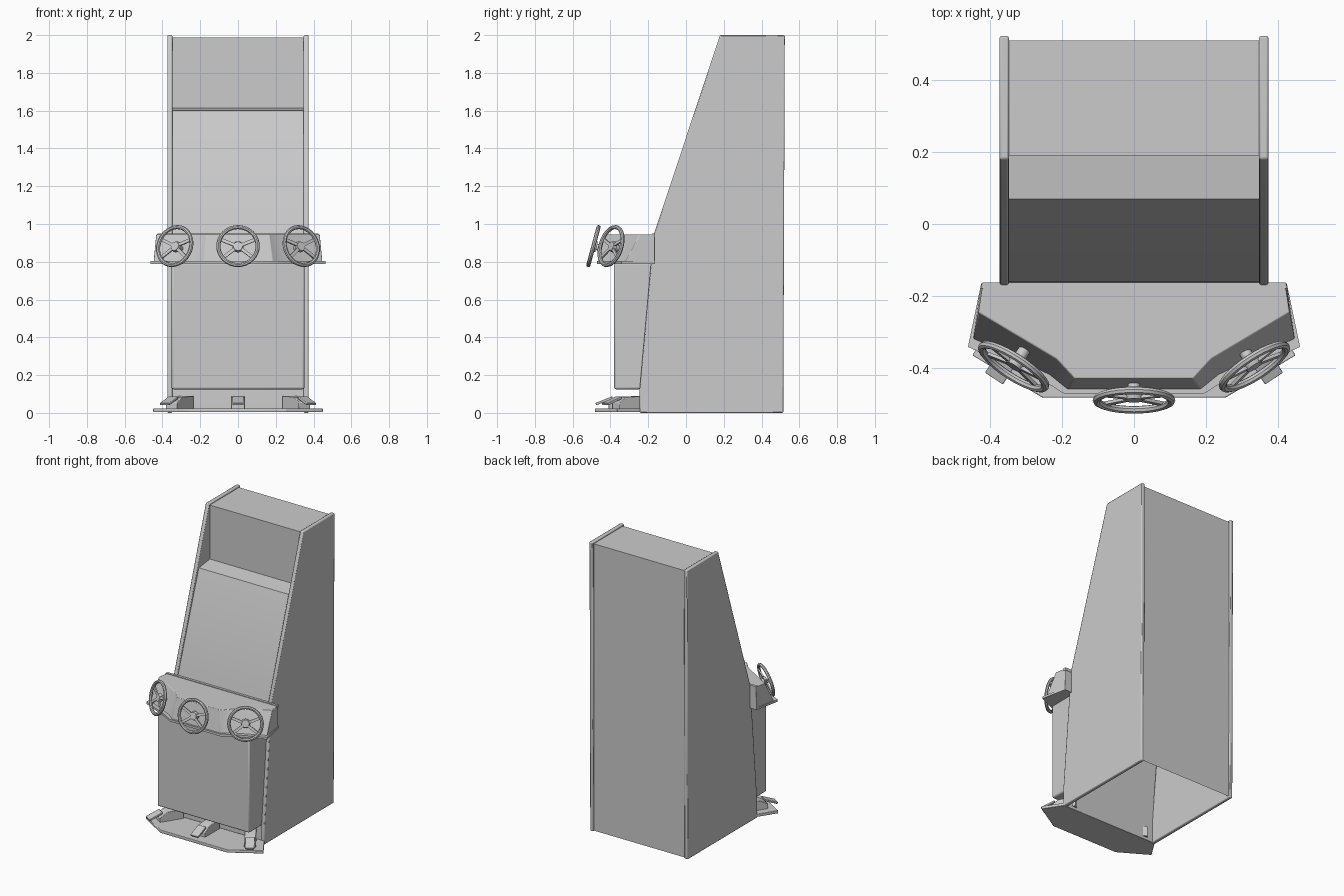
import bpy, bmesh, math
from mathutils import Vector, Matrix

if "Cube" in bpy.data.objects:
    bpy.data.objects.remove(bpy.data.objects["Cube"])

grey = bpy.data.materials.new("cabinet grey")
grey.diffuse_color = (0.6, 0.6, 0.6, 1)
grey.use_nodes = True
grey.node_tree.nodes["Principled BSDF"].inputs["Base Color"].default_value = grey.diffuse_color


def finish(name, bm, bevel=0.0):
    bmesh.ops.recalc_face_normals(bm, faces=bm.faces)
    me = bpy.data.meshes.new(name)
    bm.to_mesh(me)
    bm.free()
    ob = bpy.data.objects.new(name, me)
    bpy.context.collection.objects.link(ob)
    me.materials.append(grey)
    if bevel:
        m = ob.modifiers.new("bevel", 'BEVEL')
        m.width, m.segments, m.limit_method = bevel, 2, 'ANGLE'
    bpy.ops.object.select_all(action='DESELECT')
    ob.select_set(True)
    bpy.context.view_layer.objects.active = ob
    bpy.ops.object.shade_smooth_by_angle(angle=math.radians(35))
    return ob


def loft(name, lower, upper, bevel=0.0):
    """Closed solid between two matching outlines."""
    bm = bmesh.new()
    a = [bm.verts.new(p) for p in lower]
    b = [bm.verts.new(p) for p in upper]
    bm.faces.new(a[::-1])
    bm.faces.new(b)
    n = len(a)
    for i in range(n):
        bm.faces.new((a[i], a[(i + 1) % n], b[(i + 1) % n], b[i]))
    return finish(name, bm, bevel)


def side_prism(name, yz, x0, x1, bevel=0.0, mat=Matrix()):
    return loft(name, [mat @ Vector((x0, y, z)) for y, z in yz],
                [mat @ Vector((x1, y, z)) for y, z in yz], bevel)


def mirrored(half):
    """Complete a right-half (x, y) outline, listed back to front."""
    return half + [(-x, y) for x, y in reversed(half)]


def flat_prism(name, half, z0, z1, half_top=None, bevel=0.0):
    return loft(name, [(x, y, z0) for x, y in mirrored(half)],
                [(x, y, z1) for x, y in mirrored(half_top or half)], bevel)


# Side panels
side = [(0.515, 0), (0.523, 2.0), (0.18, 2.0), (-0.172, 0.94), (-0.245, 0.13), (-0.245, 0)]
for s, n in ((-1, "left"), (1, "right")):
    side_prism(n + "_side_panel", side, s * 0.348, s * 0.374, 0.006)

# Open-bottomed shell: back, top, marquee, ledge, screen, kick panel
shell = [(0.508, 0.005), (0.51, 1.988), (0.19, 1.988), (0.19, 1.615), (0.07, 1.6),
         (-0.16, 0.94), (-0.235, 0.14), (-0.235, 0.005)]
bm = bmesh.new()
rows = [[bm.verts.new((x, y, z)) for x in (-0.349, 0.349)] for y, z in shell]
for a, b in zip(rows, rows[1:]):
    bm.faces.new((a[0], a[1], b[1], b[0]))
finish("cabinet_shell", bm)

# Front box under the controls
side_prism("front_box", [(-0.165, 0.795), (-0.38, 0.795), (-0.38, 0.125), (-0.238, 0.125)],
           -0.352, 0.352, 0.01)

# Control console and its bottom plate
top = [(0.42, -0.165), (0.433, -0.245), (0.215, -0.375), (0.165, -0.43)]
low = [(0.425, -0.165), (0.447, -0.32), (0.235, -0.42), (0.185, -0.46)]
flat_prism("control_console", low, 0.80, 0.945, top, 0.003)
plate = [(0.425, -0.165), (0.462, -0.342), (0.25, -0.437), (0.195, -0.472)]
flat_prism("console_plate", plate, 0.788, 0.803)
lip = [(0.422, -0.163), (0.427, -0.18)]
flat_prism("console_back_rim", lip, 0.93, 0.949)

# Floor plate for the pedals
flat_prism("pedal_floor", [(0.37, -0.24), (0.45, -0.365), (0.255, -0.483)], 0.004, 0.024, bevel=0.003)


def ring(bm, mat, R, r, n=32, m=8):
    vs = [[bm.verts.new(mat @ Vector(((R + r * math.cos(b)) * math.cos(a),
                                      (R + r * math.cos(b)) * math.sin(a), r * math.sin(b))))
           for b in (2 * math.pi * j / m for j in range(m))]
          for a in (2 * math.pi * i / n for i in range(n))]
    for i in range(n):
        for j in range(m):
            k, l = (i + 1) % n, (j + 1) % m
            bm.faces.new((vs[i][j], vs[k][j], vs[k][l], vs[i][l]))


def wheel(name, loc, yaw):
    """Steering wheel in local xy with +z facing the player."""
    M = (Matrix.Translation(loc) @ Matrix.Rotation(yaw, 4, 'Z')
         @ Matrix.Rotation(math.radians(75), 4, 'X'))
    bm = bmesh.new()
    ring(bm, M, 0.104, 0.011)
    # hub and steering column
    bmesh.ops.create_cone(bm, cap_ends=True, segments=20, radius1=0.03, radius2=0.024, depth=0.018,
                          matrix=M @ Matrix.Translation((0, 0, -0.008)))
    bmesh.ops.create_cone(bm, cap_ends=True, segments=16, radius1=0.017, radius2=0.017, depth=0.07,
                          matrix=M @ Matrix.Translation((0, 0, -0.045)))
    # four spokes
    for deg in (22, 158, 218, 322):
        bmesh.ops.create_cube(bm, size=1, matrix=M @ Matrix.Rotation(math.radians(deg), 4, 'Z')
                              @ Matrix.Translation((0.06, 0, -0.006))
                              @ Matrix.Diagonal((0.085, 0.017, 0.009, 1)))
    finish(name, bm)


def pedal(name, loc, yaw):
    """Sloped housing pointing to -y with a tilted foot plate at its tip."""
    M = Matrix.Translation(loc) @ Matrix.Rotation(yaw, 4, 'Z')
    side_prism(name + "_housing", [(0.0, 0.02), (0.0, 0.09), (-0.11, 0.085), (-0.16, 0.055), (-0.16, 0.02)],
               -0.036, 0.036, 0.003, M)
    side_prism(name + "_plate", [(-0.14, 0.088), (-0.14, 0.074), (-0.225, 0.04), (-0.23, 0.052)],
               -0.03, 0.03, 0.003, M)


# Three player stations
for n, s in (("left", -1), ("middle", 0), ("right", 1)):
    yaw = s * math.radians(33)
    wheel(n + "_steering_wheel", (s * 0.335, -0.49 + abs(s) * 0.093, 0.883), yaw)
    pedal(n + "_pedal", (s * 0.265, -0.25 + abs(s) * 0.012, 0), yaw)
